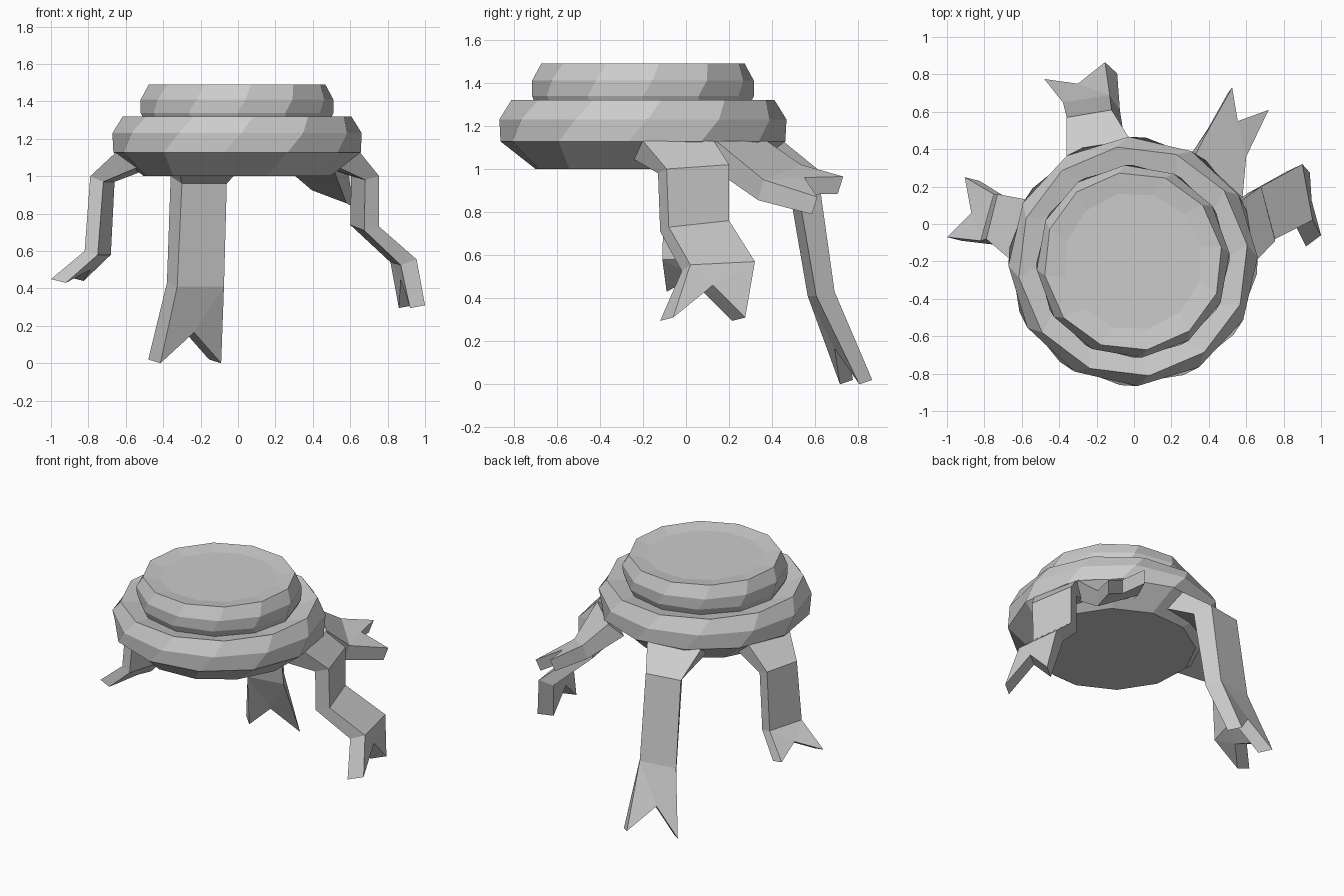
import bpy, bmesh, math
from mathutils import Vector

if "Cube" in bpy.data.objects:
    bpy.data.objects.remove(bpy.data.objects["Cube"])

grey = bpy.data.materials.new("plain grey")
grey.diffuse_color = (0.6, 0.6, 0.6, 1)
grey.use_nodes = True
grey.node_tree.nodes["Principled BSDF"].inputs["Base Color"].default_value = grey.diffuse_color


def make_object(name, bm):
    bmesh.ops.recalc_face_normals(bm, faces=bm.faces)
    mesh = bpy.data.meshes.new(name)
    bm.to_mesh(mesh)
    bm.free()
    mesh.materials.append(grey)
    obj = bpy.data.objects.new(name, mesh)
    bpy.context.collection.objects.link(obj)
    return obj


def twisted_stack(name, profile, sides=12, centre=(-0.005, -0.2)):
    """Rings of (radius, height, twist in degrees) joined by faces and capped."""
    bm = bmesh.new()
    rings = []
    for r, z, twist in profile:
        angles = [math.radians(twist) + math.tau * i / sides for i in range(sides)]
        rings.append([bm.verts.new((centre[0] + r * math.cos(a),
                                    centre[1] + r * math.sin(a), z)) for a in angles])
    for low, high in zip(rings, rings[1:]):
        for i in range(sides):
            j = (i + 1) % sides
            bm.faces.new((low[i], low[j], high[j], high[i]))
    bm.faces.new(rings[0][::-1])
    bm.faces.new(rings[-1])
    return make_object(name, bm)


def ribbon_leg(name, sections, notch):
    """Thick strip through (edge a, edge b, thickness offset), with a forked end."""
    bm = bmesh.new()
    rows = []
    for a, b, off in sections:
        a, b, off = Vector(a), Vector(b), Vector(off)
        rows.append([bm.verts.new(p) for p in (a, b, b + off, a + off)])
    bm.faces.new(rows[0])
    for up, down in zip(rows[:-2], rows[1:-1]):
        for i in range(4):
            j = (i + 1) % 4
            bm.faces.new((up[i], up[j], down[j], down[i]))
    # forked end
    n_out = bm.verts.new(notch)
    n_in = bm.verts.new(Vector(notch) + Vector(sections[-1][2]))
    (a, b, bi, ai), (ta, tb, tbi, tai) = rows[-2], rows[-1]
    for p, q, tp, tq, n in ((a, b, ta, tb, n_out), (ai, bi, tai, tbi, n_in)):
        bm.faces.new((p, n, tp))
        bm.faces.new((p, q, n))
        bm.faces.new((q, tq, n))
    bm.faces.new((a, ta, tai, ai))
    bm.faces.new((b, bi, tbi, tb))
    bm.faces.new((ta, n_out, n_in, tai))
    bm.faces.new((n_out, tb, tbi, n_in))
    return make_object(name, bm)


# Two-tier cap with a groove between tiers and a slightly sunken top
twisted_stack("tiered_cap", [
    (0.51, 1.0, -12), (0.665, 1.128, -6), (0.667, 1.23, 2), (0.617, 1.32, 8),
    (0.495, 1.295, 2), (0.515, 1.338, 0), (0.517, 1.41, 5), (0.478, 1.49, 9),
    (0.37, 1.475, 13)])

# Four bent legs
ribbon_leg("left_leg", [
    ((-0.65, -0.20, 1.13), (-0.57, 0.13, 1.13), (0.12, -0.04, -0.08)),
    ((-0.79, -0.08, 1.00), (-0.73, 0.16, 1.00), (0.07, -0.02, -0.03)),
    ((-0.82, -0.09, 0.60), (-0.75, 0.16, 0.60), (0.07, -0.02, -0.02)),
    ((-1.00, -0.07, 0.45), (-0.905, 0.25, 0.46), (0.08, -0.02, -0.02))],
    (-0.87, 0.06, 0.52))

ribbon_leg("right_leg", [
    ((0.65, -0.20, 1.13), (0.58, 0.13, 1.13), (-0.12, -0.05, -0.08)),
    ((0.755, -0.09, 1.00), (0.68, 0.20, 1.02), (-0.075, -0.04, -0.02)),
    ((0.755, -0.08, 0.73), (0.68, 0.20, 0.76), (-0.08, -0.04, -0.02)),
    ((0.955, 0.02, 0.555), (0.90, 0.32, 0.57), (-0.085, -0.04, -0.03)),
    ((1.00, -0.06, 0.31), (0.94, 0.275, 0.31), (-0.08, -0.06, -0.015))],
    (0.95, 0.125, 0.46))

ribbon_leg("back_left_leg", [
    ((-0.36, 0.35, 1.13), (-0.02, 0.45, 1.13), (0.04, -0.12, -0.08)),
    ((-0.36, 0.57, 1.00), (-0.12, 0.61, 1.00), (0.06, -0.10, -0.04)),
    ((-0.38, 0.65, 0.43), (-0.13, 0.69, 0.43), (0.055, -0.085, -0.02)),
    ((-0.48, 0.775, 0.02), (-0.155, 0.865, 0.02), (0.065, -0.06, -0.02))],
    (-0.30, 0.75, 0.185))

ribbon_leg("back_right_leg", [
    ((0.33, 0.375, 1.13), (0.58, 0.14, 1.13), (-0.07, -0.07, -0.09)),
    ((0.415, 0.535, 1.02), (0.60, 0.36, 0.95), (-0.02, -0.025, -0.095)),
    ((0.525, 0.73, 0.965), (0.72, 0.61, 0.87), (-0.02, -0.025, -0.08))],
    (0.555, 0.55, 0.96))
